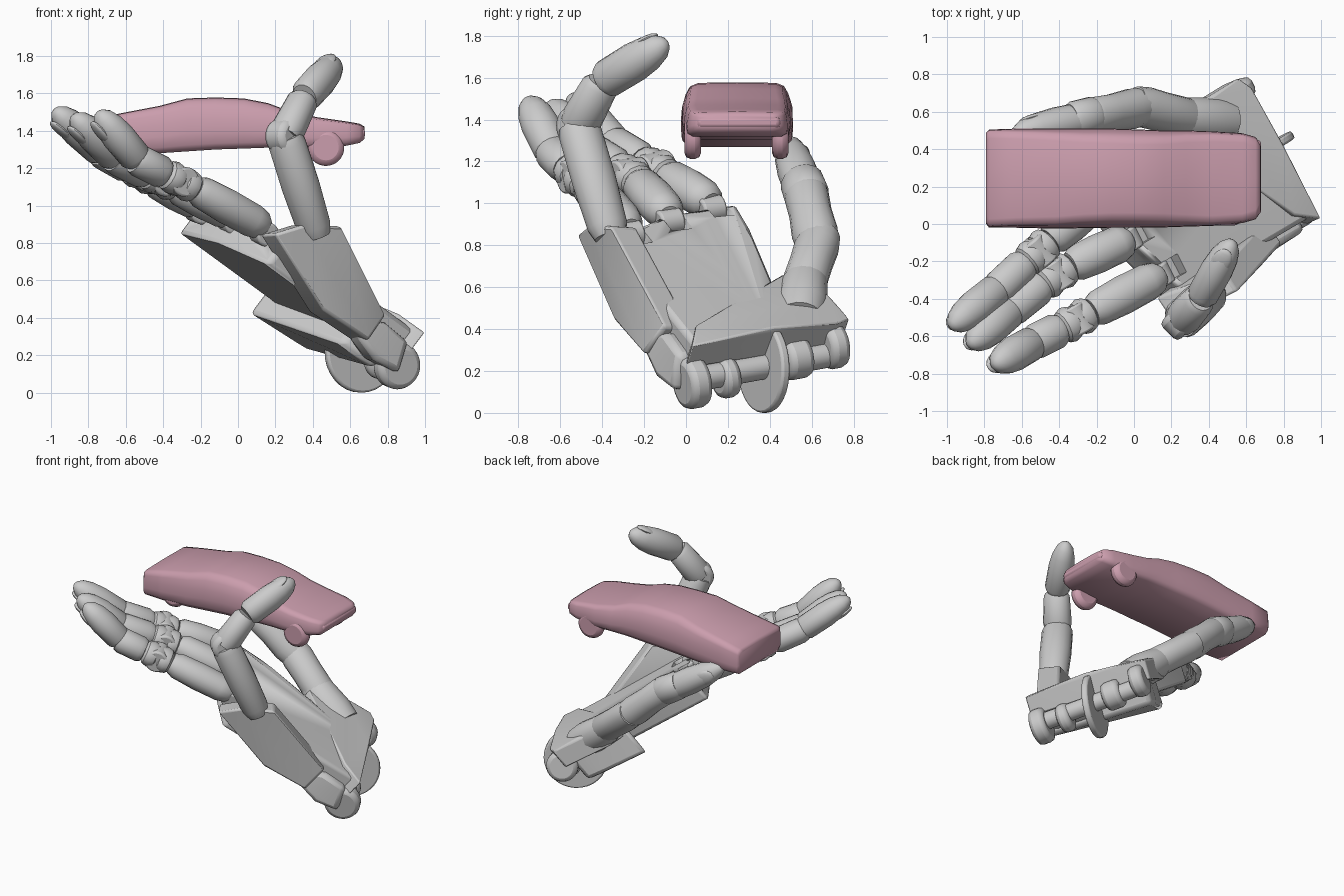
import bpy, bmesh, math
from mathutils import Vector, Matrix

if "Cube" in bpy.data.objects:
    bpy.data.objects.remove(bpy.data.objects["Cube"])

PALM_N = Vector((.58, .25, .77)).normalized()
WRIST_AXIS = Vector((.44, -.88, -.16)).normalized()


def frame(a, b, up):
    # local z runs from a to b, local x faces up
    z = (Vector(b) - Vector(a)).normalized()
    y = z.cross(Vector(up)).normalized()
    x = y.cross(z)
    m = Matrix((x, y, z)).transposed().to_4x4()
    m.translation = Vector(a)
    return m


def finish(name, bm, bevel=0, angle=35, mat=None):
    bmesh.ops.recalc_face_normals(bm, faces=bm.faces)
    me = bpy.data.meshes.new(name)
    bm.to_mesh(me)
    bm.free()
    ob = bpy.data.objects.new(name, me)
    bpy.context.collection.objects.link(ob)
    bpy.ops.object.select_all(action='DESELECT')
    ob.select_set(True)
    bpy.context.view_layer.objects.active = ob
    bpy.ops.object.shade_smooth_by_angle(angle=math.radians(angle))
    if bevel:
        mod = ob.modifiers.new("bevel", 'BEVEL')
        mod.width, mod.segments, mod.limit_method = bevel, 2, 'ANGLE'
    if mat:
        me.materials.append(mat)
    return ob


def loft(name, rings, **kw):
    bm = bmesh.new()
    vs = [[bm.verts.new(p) for p in r] for r in rings]
    n = len(vs[0])
    for p, q in zip(vs, vs[1:]):
        for i in range(n):
            bm.faces.new((p[i], p[(i + 1) % n], q[(i + 1) % n], q[i]))
    bm.faces.new(vs[0])
    bm.faces.new(vs[-1])
    return finish(name, bm, **kw)


def limb(name, a, b, prof, up=PALM_N, flat=.92, n=16):
    m = frame(a, b, up)
    L = (Vector(b) - Vector(a)).length
    return loft(name, [[m @ Vector((flat * r * math.cos(k * math.tau / n),
                                    r * math.sin(k * math.tau / n), t * L))
                        for k in range(n)] for t, r in prof])


def hull(name, pts, bevel=.025):
    bm = bmesh.new()
    for p in pts:
        bm.verts.new(p)
    res = bmesh.ops.convex_hull(bm, input=bm.verts)
    junk = {g for g in res['geom_interior'] + res['geom_unused'] if isinstance(g, bmesh.types.BMVert)}
    bmesh.ops.delete(bm, geom=list(junk), context='VERTS')
    bmesh.ops.dissolve_limit(bm, angle_limit=.06, verts=bm.verts, edges=bm.edges)
    return finish(name, bm, bevel)


def slab(pts, depth, direction=-PALM_N):
    return [Vector(p) for p in pts] + [Vector(p) + direction * depth for p in pts]


def disc(name, c, axis, r, w, n=32, bevel=.012, mat=None):
    c, h = Vector(c), Vector(axis).normalized() * w / 2
    m = frame(c - h, c + h, (0, 0, 1))
    rings = [[m @ Vector((r * math.cos(k * math.tau / n), r * math.sin(k * math.tau / n), z))
              for k in range(n)] for z in (0, w)]
    return loft(name, rings, bevel=bevel, mat=mat)


def box(name, a, b, w, h, up=PALM_N, bevel=.012):
    m = frame(a, b, up)
    bm = bmesh.new()
    bmesh.ops.create_cube(bm, size=1)
    L = (Vector(b) - Vector(a)).length
    bm.transform(m @ Matrix.Translation((0, 0, L / 2)) @ Matrix.Diagonal((h, w, L, 1)))
    return finish(name, bm, bevel)


def nail(name, a, b, up):
    m = frame(a, b, up)
    L = (Vector(b) - Vector(a)).length
    bm = bmesh.new()
    bmesh.ops.create_uvsphere(bm, u_segments=16, v_segments=8, radius=1)
    bm.transform(m @ Matrix.Translation((.06, 0, L * .72)) @ Matrix.Diagonal((.022, .055, .08, 1)))
    return finish(name, bm)


BONE = [(0, .055), (.07, .085), (.2, .1), (.55, .104), (.9, .096), (1, .075)]
TIP = [(0, .075), (.08, .093), (.5, .095), (.72, .085), (.88, .064), (.97, .035), (1, .012)]
PAD = [(0, .07), (.15, .09), (.5, .1), (.85, .09), (1, .07)]


def finger(name, pts, up=PALM_N):
    # base bone, two knuckle pads, middle bone, fingertip
    k, j1, j2, d, t = [Vector(p) for p in pts]
    limb(name + "_base", k, j1, BONE, up)
    mid = (j1 + j2) / 2
    disc(name + "_hinge", mid, (j2 - j1).cross(up), .08, .16)
    limb(name + "_pad_lower", j1, mid, PAD, up, .9, 12)
    limb(name + "_pad_upper", mid, j2, PAD, up, .9, 12)
    limb(name + "_middle", j2, d, [(0, .08), (.15, .096), (.85, .096), (1, .085)], up)
    limb(name + "_tip", d.lerp(j2, .1), t, TIP, up)
    nail(name + "_nail", d, t, -up)


# Three outstretched fingers
fingers = {
    "ring_finger": [(.15, -.27, .88), (-.23, -.47, 1.09), (-.39, -.56, 1.17), (-.55, -.64, 1.25), (-.75, -.755, 1.5)],
    "middle_finger": [(-.02, -.08, .94), (-.34, -.225, 1.1), (-.49, -.325, 1.17), (-.67, -.47, 1.26), (-.88, -.65, 1.48)],
    "index_finger": [(-.2, .12, 1.0), (-.45, -.09, 1.13), (-.58, -.21, 1.2), (-.74, -.36, 1.29), (-.98, -.55, 1.51)],
}
for name, pts in fingers.items():
    finger(name, pts)

# Raised little finger
pk = [Vector(p) for p in ((.42, -.36, .84), (.25, -.515, 1.37), (.355, -.4, 1.58), (.53, -.09, 1.77))]
PUP = Vector((.8, .5, .35))
limb("little_finger_base", pk[0], pk[1], [(0, .08), (.1, .1), (.5, .11), (.93, .108), (1, .095)], PUP)
disc("little_finger_hinge", pk[1], (pk[2] - pk[1]).cross(pk[1] - pk[0]), .095, .14, bevel=.03)
limb("little_finger_middle", pk[1], pk[2], [(0, .09), (.2, .1), (.9, .09), (1, .07)], PUP)
limb("little_finger_tip", pk[2], pk[3], TIP, PUP)
nail("little_finger_nail", pk[2], pk[3], (-.3, -.5, 1))

# Thumb
TUP = Vector((.6, -.5, .6))
limb("thumb_root", (.5, .54, .44), (.22, .57, .66), [(0, .12), (.3, .13), (.8, .115), (1, .095)], TUP)
limb("thumb_base", (.32, .555, .59), (.0, .64, .84),
     [(0, .09), (.15, .11), (.5, .108), (.8, .112), (1, .1)], TUP)
limb("thumb_middle", (.06, .63, .79), (-.24, .57, 1.06), [(0, .1), (.25, .113), (.6, .104), (.9, .108), (1, .095)], TUP)
limb("thumb_tip", (-.18, .58, 1.01), (-.65, .48, 1.3), TIP, TUP, 1.0)
limb("thumb_collar", (-.2, .58, 1.03), (-.34, .55, 1.11), [(0, .098), (.15, .11), (.85, .107), (1, .095)], TUP)
nail("thumb_nail", (-.2, .58, 1.03), (-.65, .48, 1.3), (-.5, .8, 0))

# Palm plate with knuckle slots
palm = hull("palm", slab([(.27, -.36, .83), (.0, -.09, .95), (-.21, .24, 1.0), (-.05, .3, .9),
                          (.28, .41, .64), (.76, .4, .4), (.95, .04, .33)], .19))
for name, pts in fingers.items():
    k = Vector(pts[0])
    back = Vector((.7, .42, -.6)).normalized()
    cut = box(name + "_slot_cutter", k + back * .14 + PALM_N * .03, k - back * .15 + PALM_N * .03,
              .11, .16, bevel=0)
    cut.hide_render = True
    cut.hide_set(True)
    mod = palm.modifiers.new("slot", 'BOOLEAN')
    mod.object, mod.operation, mod.solver = cut, 'DIFFERENCE', 'EXACT'
    disc(name + "_pivot", k + back * .01 - PALM_N * .03, WRIST_AXIS, .065, .12)

# Thumb mound and wrist end
hull("thumb_mound", slab([(.27, .46, .66), (.3, .62, .62), (.42, .68, .56), (.56, .78, .45),
                          (.63, .73, .43), (.8, .42, .41), (1.0, .03, .32), (.86, .05, .42),
                          (.6, .3, .52)], .14), .03)
hull("wrist_back", slab([(.2, .45, .62), (.42, .64, .48), (.52, .7, .42), (.72, .35, .38), (.88, .03, .32),
                         (.7, .0, .45)], .25), .03)
hull("wrist_block", slab([(.8, .1, .34), (.98, .04, .32), (.86, .27, .38), (.7, .35, .38)], .22), .015)

# Folding outer palm segment that carries the little finger
outer = [(.2, -.52, .85), (.36, -.46, .9), (.55, -.36, .89), (.79, -.1, .41), (.7, -.2, .28), (.46, -.34, .44)]
hull("outer_palm", slab(outer, .15, Vector((-.55, .83, -.05))), .015)
hull("outer_palm_hinge", slab([(.62, -.2, .4), (.8, -.1, .37), (.92, -.03, .27), (.87, -.06, .1), (.74, -.15, .17),
                               (.66, -.2, .28)], .14, Vector((-.5, .86, .1))), .045)

# Wrist joint lobes and the large disc
for i, (c, r, w) in enumerate((((.85, .03, .145), .125, .11), ((.77, .19, .17), .1, .09),
                               ((.62, .52, .26), .1, .13), ((.54, .70, .32), .11, .1))):
    disc(f"wrist_lobe_{i}", c, WRIST_AXIS, r, w, bevel=.03)
disc("wrist_pin", (.7, .37, .22), WRIST_AXIS, .06, .7)
disc("wrist_disc", (.66, .37, .22), (.5, -.87, -.03), .22, .045)

# Car body
pink = bpy.data.materials.new("pink")
pink.diffuse_color = (.6, .34, .42, 1)
pink.use_nodes = True
pink.node_tree.nodes["Principled BSDF"].inputs["Base Color"].default_value = pink.diffuse_color


def car_ring(x, zb, zt, y0, y1, inset):
    h = zt - zb
    side = [(.03, 0), (.005, .12), (0, .35), (.003, .6), (inset * .5, .82), (inset, .95), (inset + .035, 1)]
    return ([Vector((x, y0 + d, zb + f * h)) for d, f in side]
            + [Vector((x, (y0 + y1) / 2, zt + .003))]
            + [Vector((x, y1 - d, zb + f * h)) for d, f in reversed(side)])


stations = [(-.79, 1.3, 1.44, 0, .49, .01), (-.775, 1.275, 1.46, -.02, .505, .012),
            (-.63, 1.27, 1.49, -.02, .51, .02), (-.42, 1.28, 1.53, -.025, .51, .03),
            (-.27, 1.29, 1.57, -.022, .51, .04), (-.12, 1.3, 1.575, -.02, .51, .045),
            (.03, 1.305, 1.57, -.02, .505, .045), (.16, 1.31, 1.545, -.018, .5, .04),
            (.28, 1.31, 1.5, -.014, .5, .03), (.42, 1.305, 1.47, -.01, .495, .02),
            (.58, 1.32, 1.447, .005, .485, .015), (.65, 1.335, 1.435, .025, .465, .015),
            (.675, 1.355, 1.42, .06, .43, .02)]
loft("car_body", [car_ring(*s) for s in stations], angle=60, mat=pink)

# Wheels, front lower than rear, and a bumper
for tag, x, z, r in (("front", .47, 1.31, .098), ("rear", -.55, 1.33, .09)):
    for side, y in (("near", .032), ("far", .45)):
        disc(f"car_{tag}_{side}_wheel", (x, y, z), (0, 1, 0), r, .08, mat=pink, bevel=.03)
bumper = box("car_bumper", (.655, .05, 1.385), (.655, .45, 1.385), .055, .05, (1, 0, 0), .02)
bumper.data.materials.append(pink)
